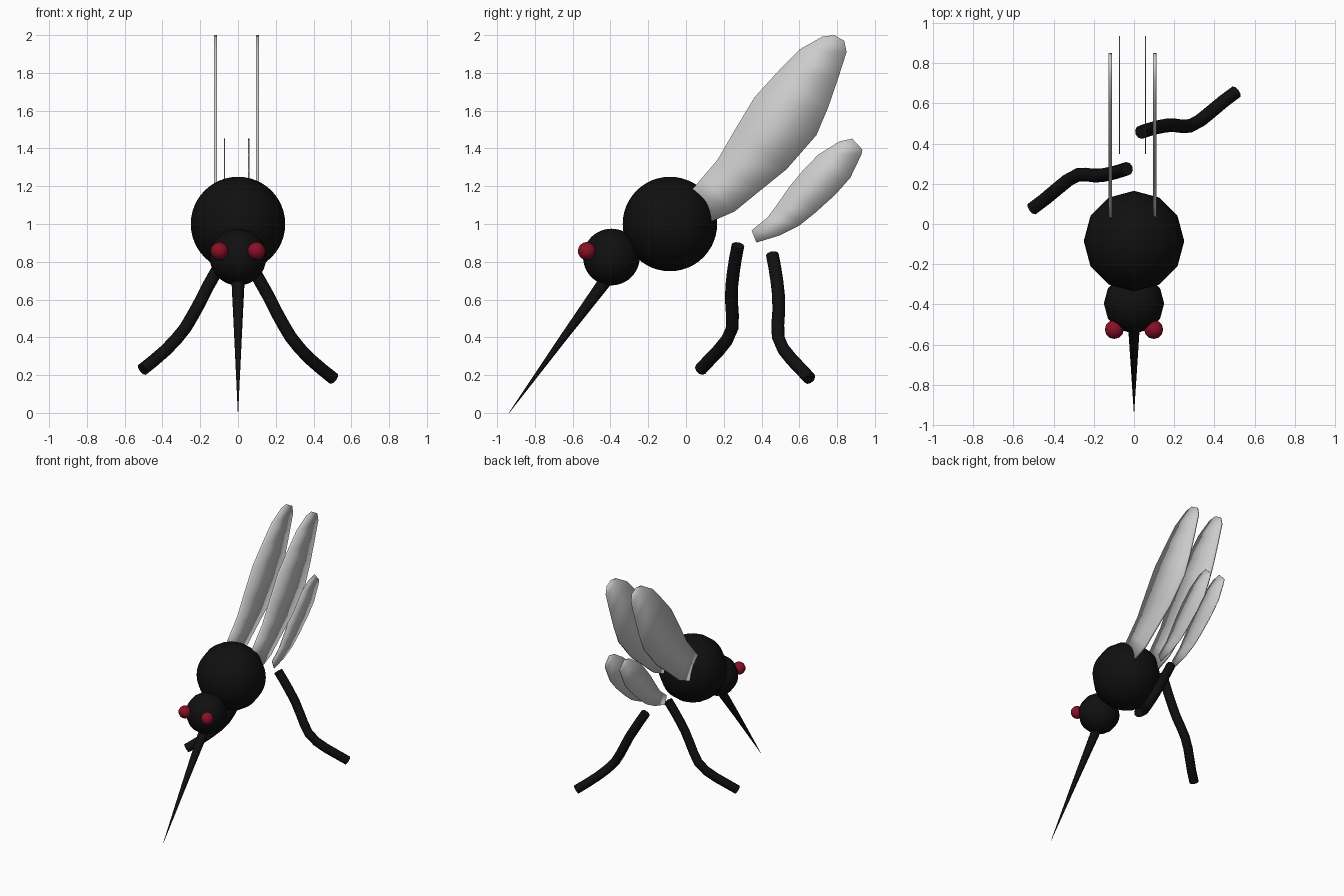
import bpy, bmesh, math
from mathutils import Vector

if "Cube" in bpy.data.objects:
    bpy.data.objects.remove(bpy.data.objects["Cube"])


def material(name, rgb):
    m = bpy.data.materials.new(name)
    m.diffuse_color = (*rgb, 1)
    m.use_nodes = True
    m.node_tree.nodes["Principled BSDF"].inputs["Base Color"].default_value = m.diffuse_color
    return m


BLACK = material("black", (0.005, 0.005, 0.005))
GREY = material("wing grey", (0.6, 0.6, 0.6))
RED = material("dark red", (0.25, 0.005, 0.02))


def finish(bm, name, mat, smooth=True):
    bmesh.ops.recalc_face_normals(bm, faces=bm.faces)
    for f in bm.faces:
        f.smooth = smooth
    me = bpy.data.meshes.new(name)
    bm.to_mesh(me)
    bm.free()
    me.materials.append(mat)
    ob = bpy.data.objects.new(name, me)
    bpy.context.collection.objects.link(ob)
    return ob


def ball(name, loc, r, mat):
    bm = bmesh.new()
    bmesh.ops.create_uvsphere(bm, u_segments=12, v_segments=24, radius=r)
    finish(bm, name, mat).location = loc


def loft(rings):
    """Skin a list of point rings and cap both ends."""
    bm = bmesh.new()
    vs = [[bm.verts.new(p) for p in ring] for ring in rings]
    n = len(vs[0])
    for a, b in zip(vs, vs[1:]):
        for i in range(n):
            j = (i + 1) % n
            bm.faces.new((a[i], a[j], b[j], b[i]))
    bm.faces.new(vs[0])
    bm.faces.new(vs[-1])
    return bm


def tube(name, pts, radii, sides, mat):
    pts = [Vector(p) for p in pts]
    rings = []
    for k, p in enumerate(pts):
        t = (pts[min(k + 1, len(pts) - 1)] - pts[max(k - 1, 0)]).normalized()
        u = t.cross(Vector((0.3, 1, 0))).normalized()
        v = t.cross(u)
        rings.append([p + radii[k] * (math.cos(a) * u + math.sin(a) * v)
                      for a in (2 * math.pi * i / sides for i in range(sides))])
    bm = loft(rings)
    ob = finish(bm, name, mat)
    for f in ob.data.polygons:      # flat end caps
        if len(f.vertices) > 4:
            f.use_smooth = False
    return ob


# body, head, eyes
ball("body", (0, -0.085, 1.0), 0.25, BLACK)
ball("head", (0, -0.395, 0.825), 0.15, BLACK)
for side, s in (("left", -1), ("right", 1)):
    ball(side + "_eye", (s * 0.098, -0.525, 0.857), 0.047, RED)

# needle-like mouth
tube("needle", [(0, -0.385, 0.755), (0, -0.66, 0.383), (0, -0.937, 0.0)],
     [0.038, 0.0195, 0.001], 12, BLACK)

# legs: the left one is the right one turned half round and shifted
right_leg = [(0.035, 0.457, 0.838), (0.075, 0.47, 0.77), (0.115, 0.481, 0.70),
             (0.16, 0.49, 0.62), (0.20, 0.491, 0.54), (0.24, 0.486, 0.467),
             (0.28, 0.488, 0.40), (0.33, 0.515, 0.338), (0.385, 0.56, 0.282),
             (0.445, 0.61, 0.23), (0.505, 0.655, 0.182)]
left_leg = [(-x, 0.732 - y, z + 0.048) for x, y, z in right_leg]
for name, path in (("right_leg", right_leg), ("left_leg", left_leg)):
    tube(name, path, [0.034] * len(path), 10, BLACK)

# wings: pairs of (upper edge, lower edge) points in the y-z plane
big = [(.03, 1.18, .135, 1.013), (.09, 1.25, .257, 1.066),
       (.167, 1.34, .39, 1.175), (.26, 1.5, .532, 1.289),
       (.362, 1.67, .69, 1.47), (.48, 1.80, .75, 1.61),
       (.60, 1.923, .805, 1.77), (.722, 1.992, .85, 1.91),
       (.785, 2.0, .838, 1.97)]
small = [(.347, .966, .373, .902), (.431, 1.034, .495, .939),
         (.48, 1.10, .60, .992), (.548, 1.198, .685, 1.06),
         (.62, 1.285, .79, 1.155), (.70, 1.367, .87, 1.245),
         (.812, 1.437, .929, 1.368), (.88, 1.452, .934, 1.394)]


def wing(name, outline, x, half):
    rings = [[(x - half, a, b), (x + half, a, b), (x + half, c, d), (x - half, c, d)]
             for a, b, c, d in outline]
    finish(loft(rings), name, GREY)


wing("left_wing", big, -0.118, 0.008)
wing("right_wing", big, 0.103, 0.008)
wing("left_rear_wing", small, -0.072, 0.003)
wing("right_rear_wing", small, 0.057, 0.003)
